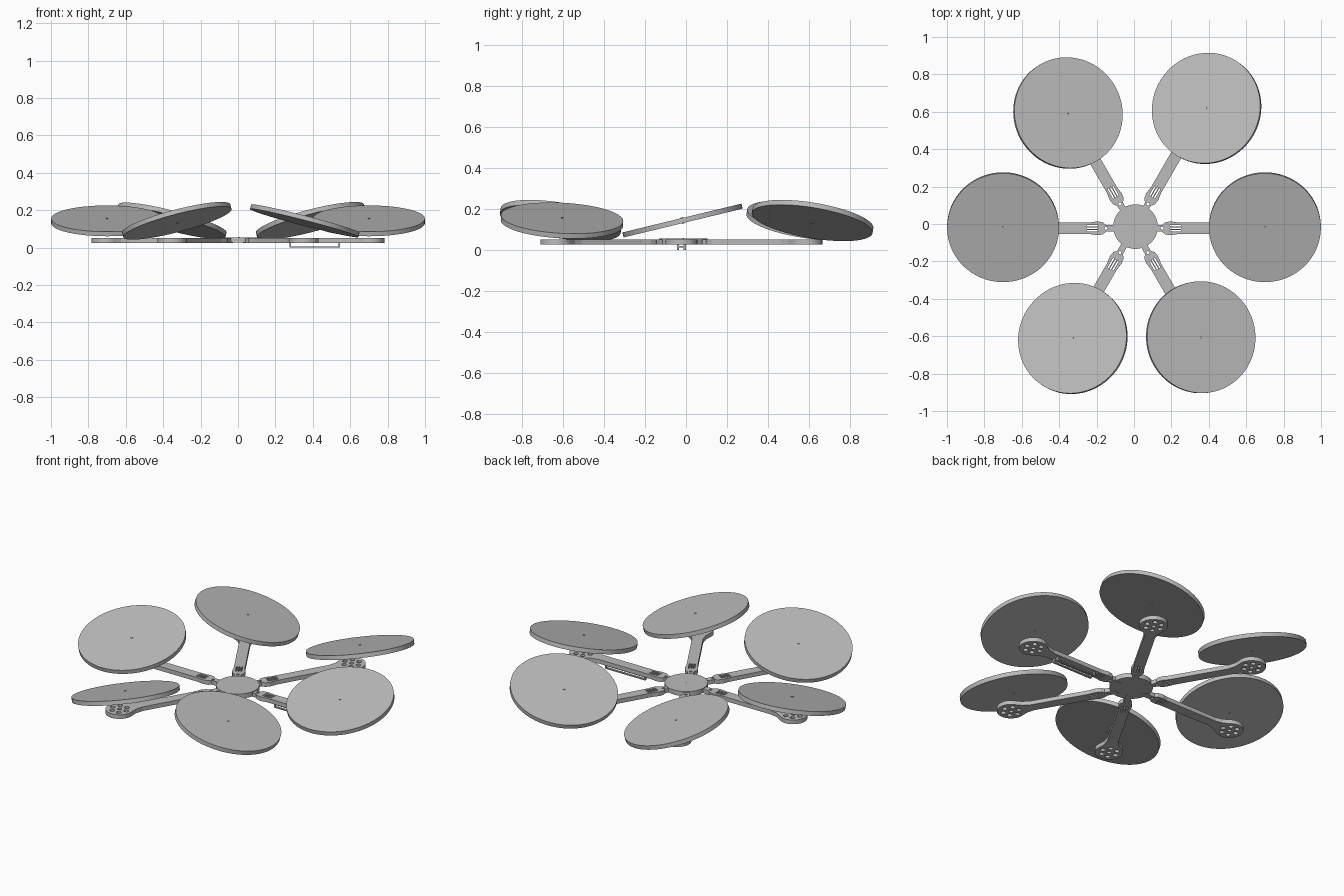
import bpy, bmesh
from math import cos, sin, pi, radians, sqrt
from mathutils import Matrix, Vector

cube = bpy.data.objects.get("Cube")
if cube:
    bpy.data.objects.remove(cube, do_unlink=True)

grey = bpy.data.materials.new("plain_grey")
grey.use_nodes = True
tone = (0.5, 0.5, 0.5, 1)
grey.diffuse_color = tone
grey.node_tree.nodes["Principled BSDF"].inputs["Base Color"].default_value = tone


def add_object(name, mesh, matrix=Matrix()):
    obj = bpy.data.objects.new(name, mesh)
    bpy.context.collection.objects.link(obj)
    obj.matrix_world = matrix
    if not mesh.materials:
        mesh.materials.append(grey)
    return obj


def disc_mesh(name, parts, segments=96):
    """Stack of (radius, bottom, top) cylinders on the z axis."""
    bm = bmesh.new()
    for radius, low, high in parts:
        bmesh.ops.create_cone(bm, cap_ends=True, segments=segments,
                              radius1=radius, radius2=radius, depth=high - low,
                              matrix=Matrix.Translation((0, 0, (low + high) / 2)))
    for face in bm.faces:
        face.smooth = len(face.verts) == 4
    for edge in bm.edges:
        edge.smooth = edge.calc_face_angle(0) < radians(40)
    mesh = bpy.data.meshes.new(name)
    bm.to_mesh(mesh)
    bm.free()
    return mesh


def box(bm, low, high):
    low, high = Vector(low), Vector(high)
    size = high - low
    bmesh.ops.create_cube(bm, size=1, matrix=Matrix.Translation((low + high) / 2)
                          @ Matrix.Diagonal((*size, 1)))


def circle(x, y, radius, count=20):
    return [(x + radius * cos(2 * pi * i / count), y + radius * sin(2 * pi * i / count))
            for i in range(count)]


def slot(x1, x2, y, half):
    return [(x1, y - half), (x2, y - half), (x2 + half, y), (x2, y + half),
            (x1, y + half), (x1 - half, y)]


def plate_mesh(name, loops, thickness):
    """Flat plate from an outline followed by its holes."""
    curve = bpy.data.curves.new(name, "CURVE")
    curve.dimensions = "2D"
    curve.fill_mode = "BOTH"
    curve.extrude = thickness / 2
    for loop in loops:
        spline = curve.splines.new("POLY")
        spline.points.add(len(loop) - 1)
        for point, (x, y) in zip(spline.points, loop):
            point.co = (x, y, 0, 1)
        spline.use_cyclic_u = True
    temp = bpy.data.objects.new(name, curve)
    bpy.context.collection.objects.link(temp)
    bpy.context.view_layer.update()
    mesh = bpy.data.meshes.new_from_object(
        temp.evaluated_get(bpy.context.evaluated_depsgraph_get()))
    mesh.name = name
    bpy.data.objects.remove(temp, do_unlink=True)
    for polygon in mesh.polygons:
        polygon.use_smooth = False
    return mesh


# Arm outline: hinge neck, shoulder, beam and round motor pad
PAD_X, PAD_R = 0.705, 0.078
side = [(0.08, 0.016), (0.15, 0.018), (0.165, 0.032), (0.195, 0.037), (0.235, 0.031),
        (0.58, 0.031), (0.625, 0.042)]
arc = [(PAD_X + PAD_R * cos(radians(a)), PAD_R * sin(radians(a)))
       for a in range(-130, 131, 10)]
outline = [(x, -y) for x, y in side] + arc + side[::-1]
holes = [circle(0.15, 0, 0.008), circle(PAD_X, 0, 0.012)]
holes += [slot(0.195, 0.25, y, 0.004) for y in (-0.014, 0, 0.014)]
holes += [circle(PAD_X + 0.045 * cos(k * pi / 3), 0.045 * sin(k * pi / 3), 0.014, 12)
          for k in range(6)]
arm_mesh = plate_mesh("arm", [outline] + holes, 0.025)

# Six arms around the hub
for k in range(6):
    add_object(f"arm_{k + 1}", arm_mesh, Matrix.Translation((0, -0.023, 0.0375))
               @ Matrix.Rotation(k * pi / 3, 4, "Z"))

# Central hub with its pin
add_object("hub", disc_mesh("hub", [(0.119, 0.027, 0.055), (0.004, 0.05, 0.057)]),
           Matrix.Translation((0.008, -0.014, 0)))

# Tilted rotor discs: centre of the top face, then sideways lean of the axis
rotor_mesh = disc_mesh("rotor_disc", [(0.299, -0.025, 0), (0.006, -0.028, 0.003)])
rotors = [
    (0.70, -0.02, 0, -0.235),
    (0.385, 0.62, -0.25, 0.16),
    (-0.35, 0.595, 0.25, 0.14),
    (-0.70, -0.02, 0, -0.235),
    (-0.33, -0.61, -0.25, 0.16),
    (0.36, -0.605, 0.25, 0.05),
]
for k, (x, y, lean_x, lean_y) in enumerate(rotors):
    axis = Vector((lean_x, lean_y, sqrt(1 - lean_x ** 2 - lean_y ** 2)))
    turn = Vector((0, 0, 1)).rotation_difference(axis).to_matrix().to_4x4()
    add_object(f"rotor_disc_{k + 1}", rotor_mesh, Matrix.Translation((x, y, 0.155)) @ turn)

# Bracket hanging under one arm: two rails, end posts and cross bars
bm = bmesh.new()
for y in (-0.045, -0.013):
    box(bm, (0.275, y, 0), (0.545, y + 0.012, 0.007))
    for x in (0.275, 0.537):
        box(bm, (x, y, 0.007), (x + 0.008, y + 0.012, 0.026))
for x in (0.275, 0.537):
    box(bm, (x, -0.033, 0.012), (x + 0.008, -0.013, 0.019))
bracket = bpy.data.meshes.new("bracket")
bm.to_mesh(bracket)
bm.free()
add_object("under_arm_bracket", bracket)
